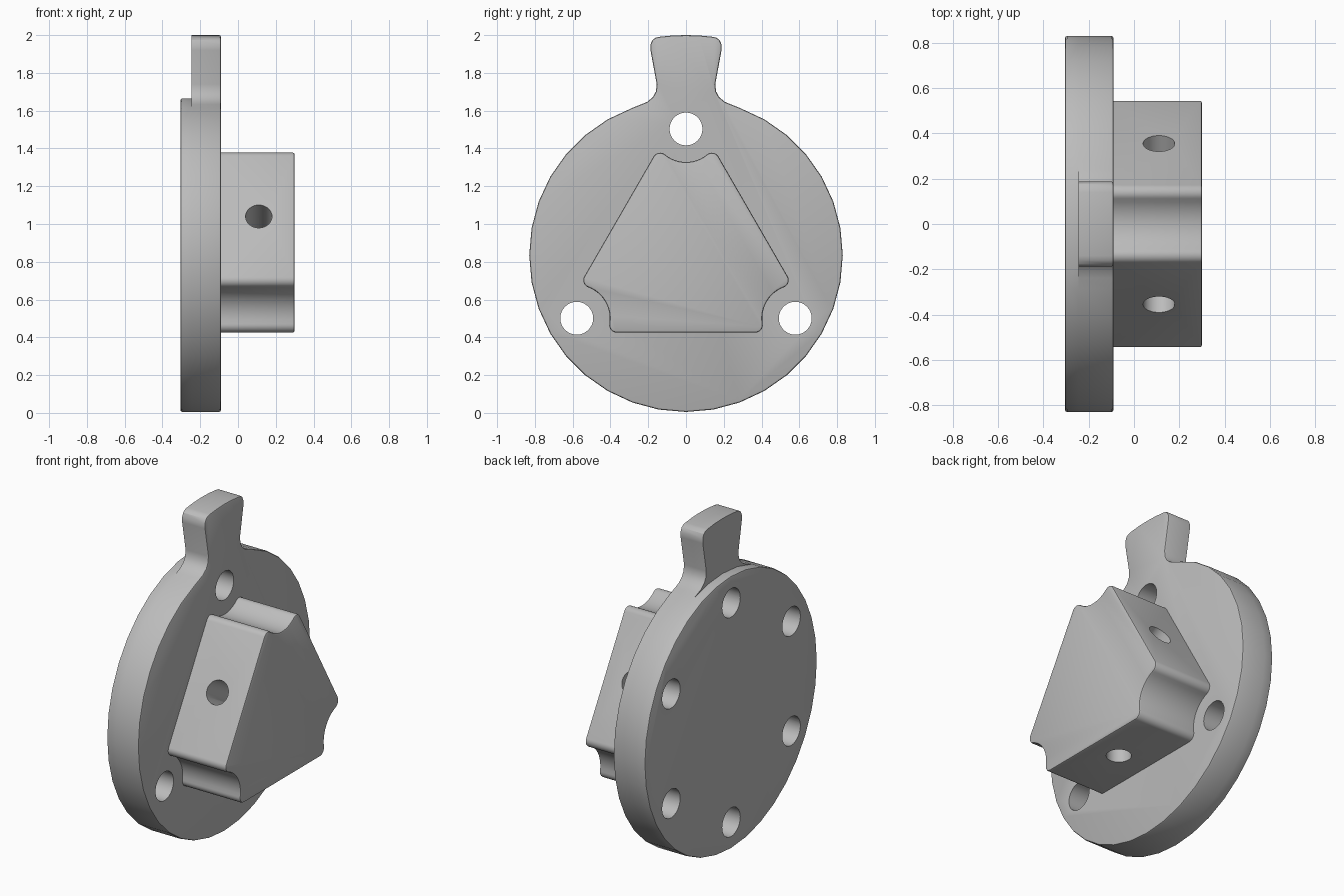
import bpy
import bmesh
from math import sin, cos, pi, radians, atan2, sqrt
from mathutils import Vector, Matrix

if "Cube" in bpy.data.objects:
    bpy.data.objects.remove(bpy.data.objects["Cube"])

CZ = 0.835                      # height of the disc axis
R = 0.83                        # disc radius
BACK, STEP, FACE, TIP = -0.305, -0.245, -0.09, 0.30
HOLE_RING, HOLE_R = 0.668, 0.087

grey = bpy.data.materials.new("plain grey")
grey.use_nodes = True
colour = (0.5, 0.5, 0.5, 1)
grey.diffuse_color = colour
grey.node_tree.nodes["Principled BSDF"].inputs["Base Color"].default_value = colour


def finish(bm, name):
    bmesh.ops.recalc_face_normals(bm, faces=bm.faces)
    mesh = bpy.data.meshes.new(name)
    bm.to_mesh(mesh)
    bm.free()
    mesh.materials.append(grey)
    ob = bpy.data.objects.new(name, mesh)
    bpy.context.collection.objects.link(ob)
    return ob


def prism(name, outline, x0, x1, soft_x):
    """Extrude a (y, z) outline along x and soften the rim at soft_x."""
    bm = bmesh.new()
    face = bm.faces.new([bm.verts.new((x0, y, z + CZ)) for y, z in outline])
    new = bmesh.ops.extrude_face_region(bm, geom=[face])["geom"]
    bmesh.ops.translate(bm, vec=(x1 - x0, 0, 0),
                        verts=[g for g in new if isinstance(g, bmesh.types.BMVert)])
    bmesh.ops.recalc_face_normals(bm, faces=bm.faces)
    rim = [e for e in bm.edges if all(abs(v.co.x - soft_x) < 1e-4 for v in e.verts)]
    bmesh.ops.bevel(bm, geom=rim, offset=0.01, segments=2, profile=0.5, affect='EDGES')
    return finish(bm, name)


def rod(name, start, end, radius):
    """Round cutter between two points."""
    a, b = Vector(start), Vector(end)
    bm = bmesh.new()
    turn = (b - a).to_track_quat('Z', 'Y').to_matrix().to_4x4()
    bmesh.ops.create_cone(bm, cap_ends=True, segments=32, radius1=radius, radius2=radius,
                          depth=(b - a).length,
                          matrix=Matrix.Translation((a + b) / 2) @ turn)
    ob = finish(bm, name)
    ob.hide_render = True
    return ob


def combine(ob, others, operation):
    """Boolean the others into ob, then remove them."""
    for other in others:
        mod = ob.modifiers.new("combine", 'BOOLEAN')
        mod.operation, mod.solver, mod.object = operation, 'EXACT', other
    bpy.context.view_layer.update()
    graph = bpy.context.evaluated_depsgraph_get()
    mesh = bpy.data.meshes.new_from_object(ob.evaluated_get(graph))
    ob.modifiers.clear()
    ob.data = mesh
    for other in others:
        bpy.data.objects.remove(other)


def polar(radius, degrees):
    return radius * cos(radians(degrees)), radius * sin(radians(degrees))


def arc(centre, radius, a0, a1, n):
    return [(centre[0] + radius * cos(a0 + (a1 - a0) * i / n),
             centre[1] + radius * sin(a0 + (a1 - a0) * i / n)) for i in range(n + 1)]


# Disc with a handle tab on its front layer
circle = [polar(R, a) for a in range(0, 360, 10)]
half_tab = [(0.238, 0.798), (0.205, 0.812), (0.175, 0.837), (0.159, 0.867),
            (0.155, 0.905), (0.188, 1.085), (0.188, 1.115), (0.178, 1.139),
            (0.16, 1.152), (0.14, 1.156), (0.07, 1.163)]
tab = half_tab + [(0, 1.165)] + [(-y, z) for y, z in reversed(half_tab)]
front_outline = circle[:8] + tab + circle[11:]
plate = prism("disc_with_tab", front_outline, STEP, FACE, FACE)
back_disc = prism("back_disc", circle, BACK, STEP, BACK)
combine(plate, [back_disc], 'UNION')

# Six holes in the back: three go through, three are blind
cutters = []
for i in range(6):
    y, z = polar(HOLE_RING, 30 + 60 * i)
    end = FACE + 0.1 if i % 2 else FACE - 0.065
    cutters.append(rod("hole_cutter", (BACK - 0.1, y, z + CZ), (end, y, z + CZ), HOLE_R))
combine(plate, cutters, 'DIFFERENCE')

# Three-sided boss: flat sides, rounded corners, scoops around the through holes
FLAT, FILLET, SCOOP = 0.41, 0.04, 0.175
hole = Vector((0, HOLE_RING))
n, t = Vector(polar(1, 30)), Vector(polar(1, 120))
inset = FLAT - FILLET
reach = sqrt((SCOOP + FILLET) ** 2 - (hole.dot(n) - inset) ** 2)
corner = n * inset + t * (hole.dot(t) - reach)
to_hole = hole - corner
end_angle = atan2(to_hole.y, to_hole.x)
right = arc(corner, FILLET, pi / 6, end_angle, 8)
scoop = arc(hole, SCOOP, end_angle - pi, -end_angle, 12)
left = [(-y, z) for y, z in reversed(right)]
third = right + scoop[1:-1] + left
boss_outline = []
for k in range(3):
    c, s = polar(1, 120 * k)
    boss_outline += [(y * c - z * s, y * s + z * c) for y, z in third]
boss = prism("boss", boss_outline, FACE - 0.01, TIP, TIP)

# Radial holes in the flat sides of the boss
cutters = []
for a in (30, 150, 270):
    y, z = polar(0.6, a)
    cutters.append(rod("radial_cutter", (0.11, y, z + CZ), (0.11, 0, CZ), 0.07))
combine(boss, cutters, 'DIFFERENCE')

# Smooth curved walls, keep real edges sharp
bpy.ops.object.select_all(action='DESELECT')
for ob in (plate, boss):
    ob.select_set(True)
bpy.context.view_layer.objects.active = plate
bpy.ops.object.shade_smooth_by_angle(angle=radians(30))
